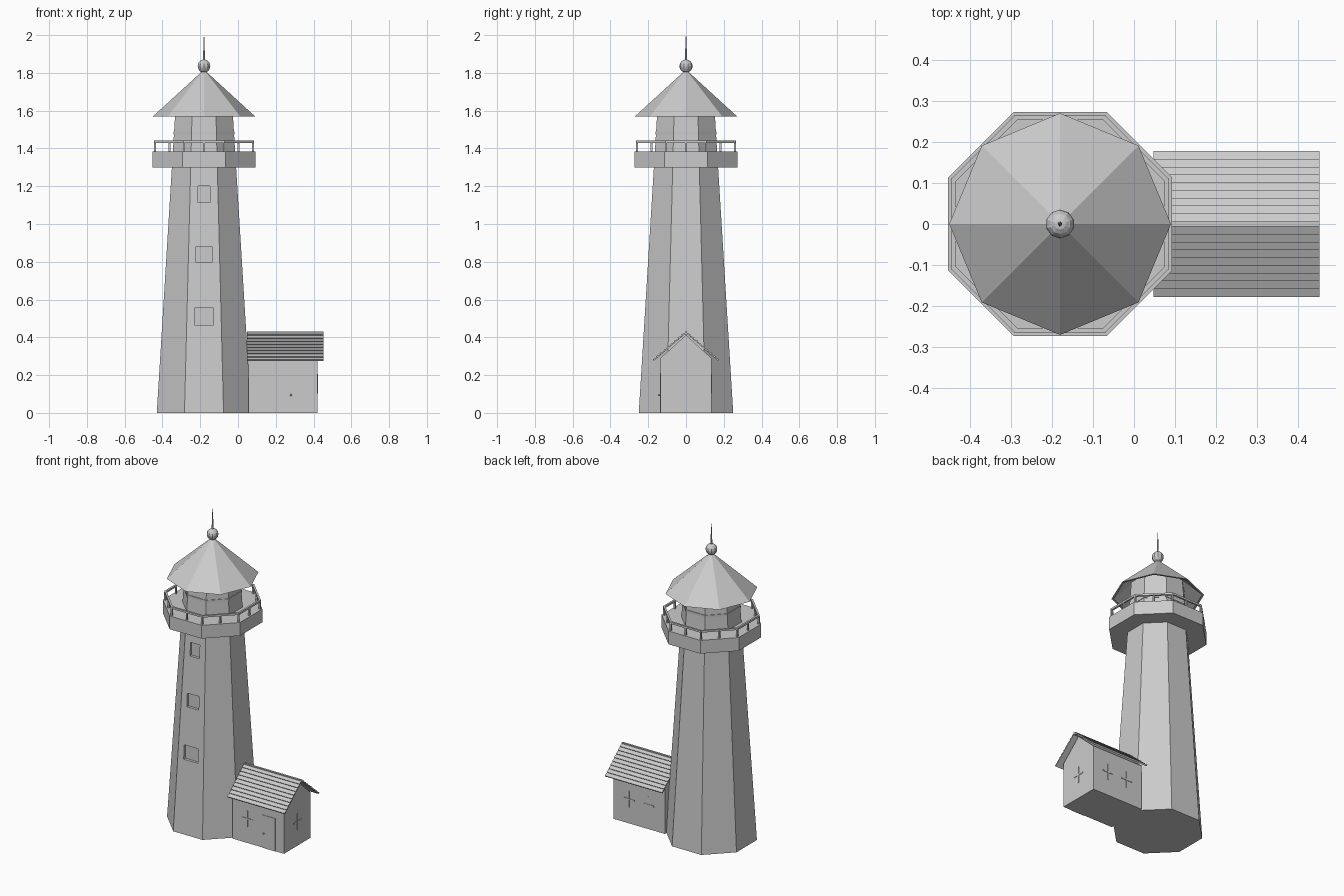
import bpy, bmesh, math
from mathutils import Vector

cube = bpy.data.objects.get("Cube")
if cube:
    bpy.data.objects.remove(cube, do_unlink=True)

CX = -0.18                      # tower axis
K = 1 / math.cos(math.pi / 8)   # apothem to corner radius
FLAT = math.pi / 8

stone = bpy.data.materials.new("pale_grey")
stone.use_nodes = True
GREY = (0.6, 0.6, 0.6, 1)
stone.diffuse_color = GREY
stone.node_tree.nodes["Principled BSDF"].inputs["Base Color"].default_value = GREY


def finish(name, bm):
    bmesh.ops.recalc_face_normals(bm, faces=bm.faces)
    mesh = bpy.data.meshes.new(name)
    bm.to_mesh(mesh)
    bm.free()
    mesh.materials.append(stone)
    ob = bpy.data.objects.new(name, mesh)
    bpy.context.collection.objects.link(ob)
    return ob


def lathe(name, rings, sides=8, turn=FLAT, closed=False):
    """Skin a stack of (radius, z) rings; closed joins the last ring to the first."""
    bm = bmesh.new()
    loops = []
    for r, z in rings:
        loops.append([bm.verts.new((CX + r * math.cos(turn + i * math.tau / sides),
                                    r * math.sin(turn + i * math.tau / sides), z))
                      for i in range(sides)])
    pairs = list(zip(loops, loops[1:]))
    if closed:
        pairs.append((loops[-1], loops[0]))
    else:
        bm.faces.new(loops[0])
        bm.faces.new(loops[-1])
    for a, b in pairs:
        for i in range(sides):
            j = (i + 1) % sides
            bm.faces.new((a[i], a[j], b[j], b[i]))
    return finish(name, bm)


def box(name, lo, hi):
    bm = bmesh.new()
    bmesh.ops.create_cube(bm, size=1)
    for v in bm.verts:
        v.co = [l + (c + 0.5) * (h - l) for c, l, h in zip(v.co, lo, hi)]
    return finish(name, bm)


def prism(name, profile, x0, x1):
    """Extrude a (y, z) outline along x."""
    bm = bmesh.new()
    face = bm.faces.new([bm.verts.new((x0, y, z)) for y, z in profile])
    out = bmesh.ops.extrude_face_region(bm, geom=[face])
    for g in out["geom"]:
        if isinstance(g, bmesh.types.BMVert):
            g.co.x = x1
    return finish(name, bm)


def apothem(z):
    return 0.25 - 0.0615 * z


# Tower shaft with lantern room
tower = lathe("tower", [(apothem(0) * K, 0), (apothem(1.64) * K, 1.64)])

# Recessed windows on the front of the shaft
for n, (half, z0, z1) in enumerate([(0.05, 0.465, 0.555), (0.042, 0.795, 0.88),
                                    (0.033, 1.115, 1.2)]):
    y = -apothem((z0 + z1) / 2)
    cutter = box(f"window_cutter_{n}", (CX - half, y - 0.05, z0), (CX + half, y + 0.014, z1))
    cutter.hide_render = True
    cutter.hide_set(True)
    mod = tower.modifiers.new("window", "BOOLEAN")
    mod.operation = "DIFFERENCE"
    mod.solver = "EXACT"
    mod.object = cutter

# Lantern glazing bar
a = (apothem(1.48) + 0.003) * K
lathe("lantern_bar", [(a, 1.475), (a, 1.49), (a - 0.02, 1.49), (a - 0.02, 1.475)], closed=True)

# Gallery and its railing
lathe("gallery", [(0.273 * K, 1.3), (0.273 * K, 1.385)])
ro, ri = 0.265 * K, 0.253 * K
lathe("gallery_rail", [(ro, 1.43), (ro, 1.442), (ri, 1.442), (ri, 1.43)], closed=True)
for i in range(16):
    ang = i * math.pi / 8
    r = 0.259 * (K if i % 2 else 1)
    x, y = CX + r * math.cos(ang), r * math.sin(ang)
    box(f"rail_post_{i}", (x - 0.005, y - 0.005, 1.38), (x + 0.005, y + 0.005, 1.435))

# Hollow tower roof, finial ball and spike
lathe("tower_roof", [(0.27, 1.57), (0.008, 1.81), (0.002, 1.797), (0.258, 1.57)],
      turn=0, closed=True)
lathe("finial_neck", [(0.02, 1.79), (0.01, 1.805), (0.016, 1.815)], 10)
bm = bmesh.new()
bmesh.ops.create_uvsphere(bm, u_segments=10, v_segments=8, radius=0.035)
bmesh.ops.translate(bm, verts=bm.verts, vec=(CX, 0, 1.836))
finish("finial_ball", bm)
lathe("finial_spike", [(0.006, 1.86), (0.004, 1.93), (0.001, 2.0)], 6)

# House walls with gables
prism("house_walls", [(-0.135, 0), (0.135, 0), (0.135, 0.29), (0, 0.412), (-0.135, 0.29)],
      0.055, 0.42)

# Overlapping roof boards on both slopes
BOARDS = 9
eave, ridge = Vector((0.17, 0.275)), Vector((0, 0.422))
step = (ridge - eave) / BOARDS
normal = Vector((-step.y, step.x)).normalized()
if normal.y < 0:
    normal = -normal
for side, label in ((1, "back"), (-1, "front")):
    for i in range(BOARDS):
        p = eave + step * i
        q = p + step
        outline = [p, p + normal * 0.011, q + normal * 0.004, q]
        prism(f"{label}_roof_board_{i}", [(side * v.x, v.y) for v in outline], 0.047, 0.452)
box("roof_ridge", (0.047, -0.006, 0.415), (0.452, 0.006, 0.43))


# House windows as thin glazing bars on a wall
def house_window(name, wall, mid):
    w, h, t, d, zc = 0.038, 0.052, 0.004, 0.003, 0.155
    bars = [(-w, w, -t, t), (-t, t, -h, h)]
    for n, (u0, u1, v0, v1) in enumerate(bars):
        if wall == "end":
            lo, hi = (0.418, mid + u0, zc + v0), (0.42 + d, mid + u1, zc + v1)
        else:
            s = -1 if wall == "front" else 1
            ys = sorted((s * 0.133, s * (0.135 + d)))
            lo, hi = (mid + u0, ys[0], zc + v0), (mid + u1, ys[1], zc + v1)
        box(f"{name}_bar_{n}", lo, hi)


house_window("front_window", "front", 0.16)
house_window("end_window", "end", 0)
house_window("back_window_a", "back", 0.17)
house_window("back_window_b", "back", 0.31)

# Door and knob
box("door", (0.268, -0.138, 0), (0.36, -0.13, 0.21))
bm = bmesh.new()
bmesh.ops.create_uvsphere(bm, u_segments=8, v_segments=6, radius=0.006)
bmesh.ops.translate(bm, verts=bm.verts, vec=(0.28, -0.142, 0.095))
finish("door_knob", bm)
